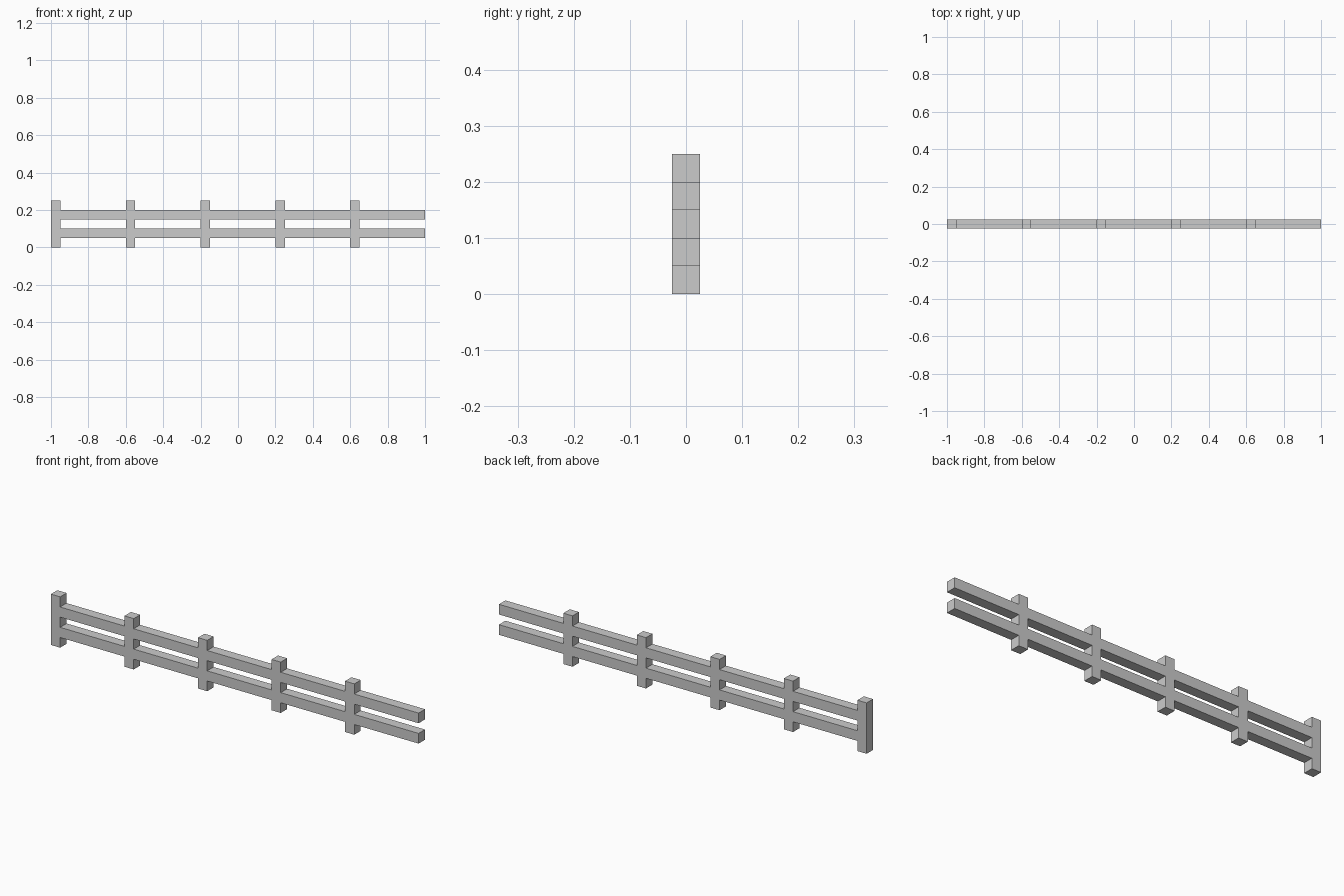
import bpy, bmesh

if "Cube" in bpy.data.objects:
    bpy.data.objects.remove(bpy.data.objects["Cube"])

T = 0.05            # timber thickness
BAYS = 5
PITCH = 2.0 / BAYS

# Grid lines: each bay is a post column followed by an open span
xs = []
for i in range(BAYS):
    left = -1.0 + i * PITCH
    xs += [left, left + T]
xs.append(1.0)
zs = [k * T for k in range(6)]

bm = bmesh.new()
grid = [[bm.verts.new((x, -T / 2, z)) for z in zs] for x in xs]

# Fence outline: posts fill whole columns, rails fill rows 1 and 3
for i in range(len(xs) - 1):
    for k in range(len(zs) - 1):
        if i % 2 == 0 or k in (1, 3):
            bm.faces.new((grid[i][k], grid[i + 1][k],
                          grid[i + 1][k + 1], grid[i][k + 1]))
bmesh.ops.delete(bm, geom=[v for v in bm.verts if not v.link_faces],
                 context='VERTS')

# Give the outline its depth as one closed solid
front = bm.faces[:]
back = bmesh.ops.extrude_face_region(bm, geom=front, use_keep_orig=True)
bmesh.ops.translate(bm, vec=(0, T, 0),
                    verts=[g for g in back["geom"]
                           if isinstance(g, bmesh.types.BMVert)])
bmesh.ops.recalc_face_normals(bm, faces=bm.faces[:])

mesh = bpy.data.meshes.new("rail_fence")
bm.to_mesh(mesh)
bm.free()
bpy.context.collection.objects.link(bpy.data.objects.new("rail_fence", mesh))
